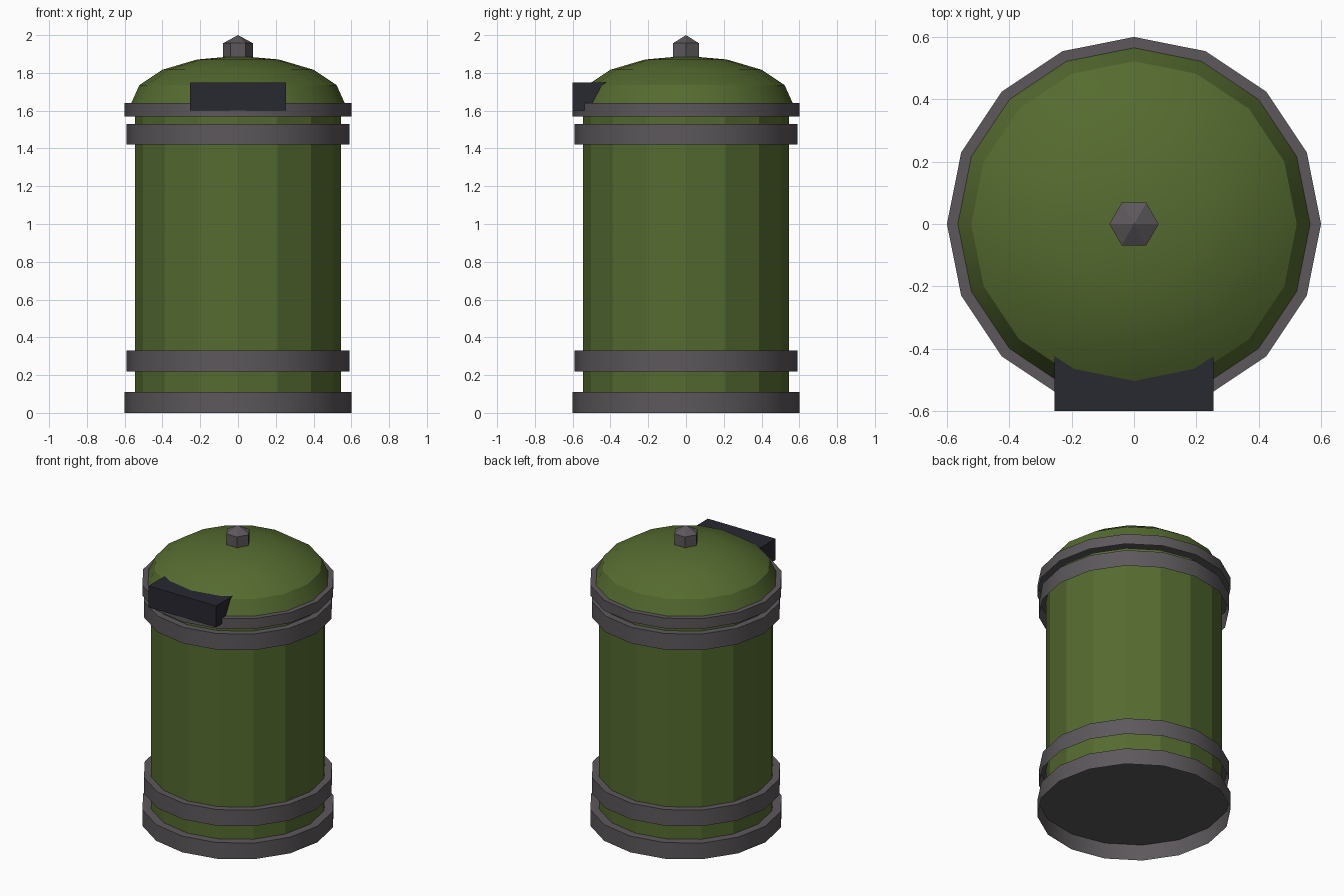
import bpy
import math
from mathutils import Matrix

old = bpy.data.objects.get("Cube")
if old:
    bpy.data.objects.remove(old, do_unlink=True)

SIDES = 16


def material(name, colour):
    mat = bpy.data.materials.new(name)
    mat.use_nodes = True
    mat.diffuse_color = (*colour, 1)
    mat.node_tree.nodes["Principled BSDF"].inputs["Base Color"].default_value = (*colour, 1)
    return mat


green = material("olive green", (0.091, 0.147, 0.029))
grey = material("warm grey", (0.107, 0.097, 0.105))
dark = material("dark slate", (0.021, 0.021, 0.031))


def lathe(name, profile, sides, mat, smooth=True):
    """Spin (radius, height) points round z, closed on top and open below."""
    verts, rings, faces = [], [], []
    for r, z in profile:
        count = sides if r > 0 else 1
        rings.append([len(verts) + i for i in range(count)])
        for i in range(count):
            a = math.tau * i / sides
            verts.append((r * math.cos(a), r * math.sin(a), z))
    for low, high in zip(rings, rings[1:]):
        for i in range(sides):
            j = (i + 1) % sides
            if len(high) == 1:
                faces.append((low[i], low[j], high[0]))
            else:
                faces.append((low[i], low[j], high[j], high[i]))
    if len(rings[-1]) > 1:
        faces.append(rings[-1])
    mesh = bpy.data.meshes.new(name)
    mesh.from_pydata(verts, [], faces)
    mesh.materials.append(mat)
    obj = bpy.data.objects.new(name, mesh)
    bpy.context.collection.objects.link(obj)
    if smooth:
        bpy.ops.object.select_all(action="DESELECT")
        obj.select_set(True)
        bpy.context.view_layer.objects.active = obj
        bpy.ops.object.shade_smooth_by_angle(angle=math.radians(30))
    return obj


# Faceted drum
lathe("body", [(0.545, 0.11), (0.545, 1.57)], SIDES, green, smooth=False)

# Grey hoops around the drum, hollow from below
for name, radius, low, high in (
    ("base_ring", 0.6, 0, 0.11),
    ("lower_band", 0.59, 0.22, 0.33),
    ("upper_band", 0.59, 1.42, 1.53),
    ("lid_rim", 0.6, 1.57, 1.64),
):
    lathe(name, [(radius, low), (radius, high)], SIDES, grey)

# Domed lid: a flattened half sphere
STEPS = 4
dome = []
for k in range(STEPS):
    a = math.pi / 2 * k / STEPS
    dome.append((0.565 * math.cos(a), 1.64 + 0.25 * math.sin(a)))
lathe("lid_dome", dome + [(0, 1.89)], SIDES, green)

# Six-sided knob with a pointed cap
lathe("knob", [(0.079, 1.87), (0.079, 1.957), (0, 2)], 6, grey, smooth=False)

# Block handle set into the front of the lid
bpy.ops.mesh.primitive_cube_add(size=1)
handle = bpy.context.object
handle.name = "front_handle"
handle.data.transform(Matrix.Translation((0, -0.5, 1.675)) @ Matrix.Diagonal((0.51, 0.2, 0.146, 1)))
handle.data.materials.append(dark)
